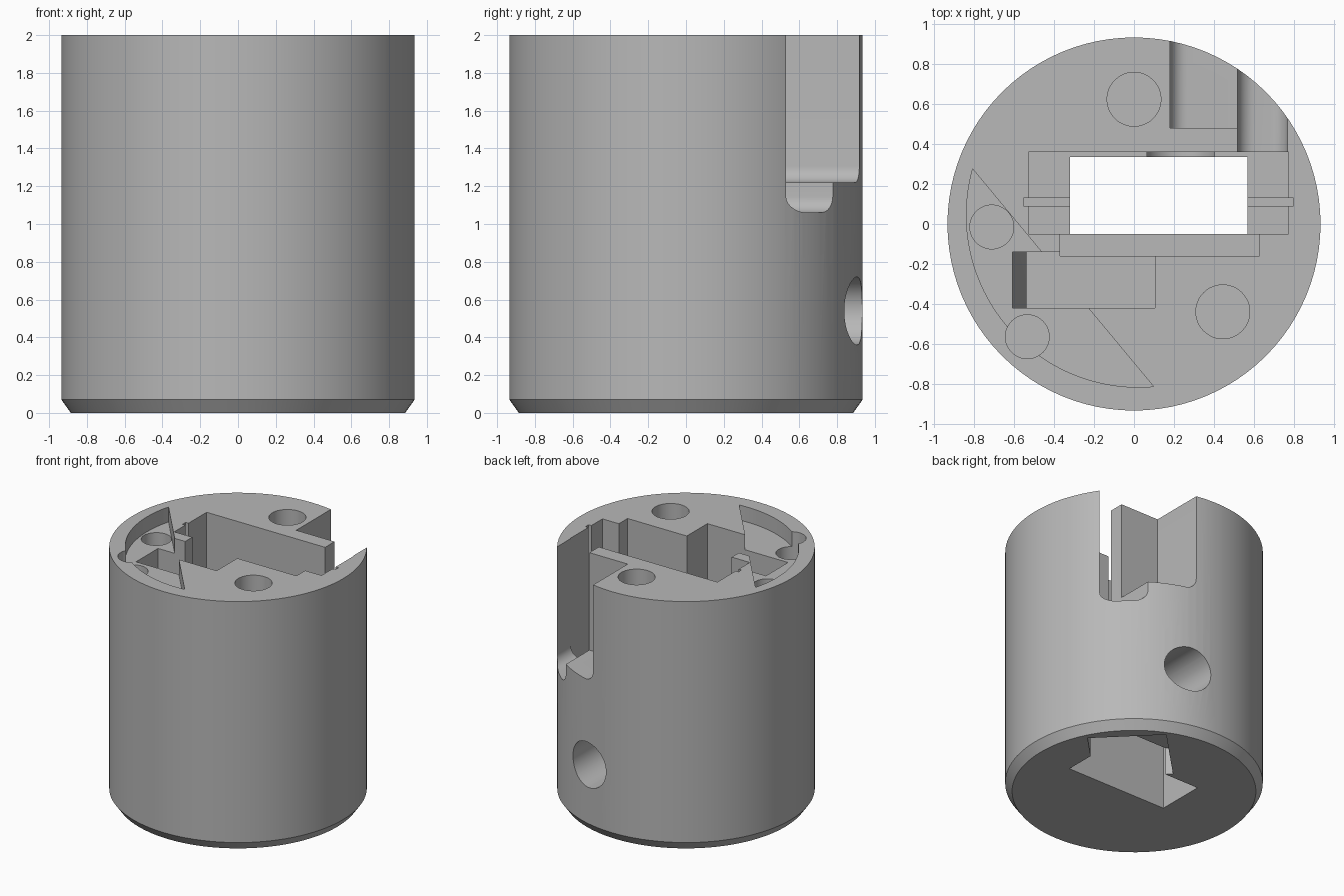
import bpy
import bmesh
import math
from mathutils import Vector

cube = bpy.data.objects.get("Cube")
if cube:
    bpy.data.objects.remove(cube, do_unlink=True)

grey = bpy.data.materials.new("plain grey")
grey.use_nodes = True
colour = (0.48, 0.48, 0.48, 1)
grey.diffuse_color = colour
grey.node_tree.nodes["Principled BSDF"].inputs["Base Color"].default_value = colour

TOP = 2.2  # cutters rise past the top face


def make_object(name, bm):
    bmesh.ops.recalc_face_normals(bm, faces=bm.faces)
    mesh = bpy.data.meshes.new(name)
    bm.to_mesh(mesh)
    bm.free()
    mesh.materials.append(grey)
    ob = bpy.data.objects.new(name, mesh)
    bpy.context.collection.objects.link(ob)
    return ob


def prism(name, points, offset):
    """Extrude a closed 3D outline along an offset."""
    bm = bmesh.new()
    face = bm.faces.new([bm.verts.new(p) for p in points])
    result = bmesh.ops.extrude_face_region(bm, geom=[face])
    verts = [v for v in result["geom"] if isinstance(v, bmesh.types.BMVert)]
    bmesh.ops.translate(bm, verts=verts, vec=offset)
    return make_object(name, bm)


def arc(cx, cy, r, start, end, n):
    angles = [math.radians(start + (end - start) * i / n) for i in range(n + 1)]
    return [(cx + r * math.cos(a), cy + r * math.sin(a)) for a in angles]


def cut(cutter):
    """Subtract a cutter from the body and discard it."""
    mod = body.modifiers.new("cut", 'BOOLEAN')
    mod.operation = 'DIFFERENCE'
    mod.solver = 'EXACT'
    mod.object = cutter
    bpy.context.view_layer.objects.active = body
    bpy.ops.object.modifier_apply(modifier=mod.name)
    bpy.data.objects.remove(cutter, do_unlink=True)


def cut_plan(name, outline, z0, z1=TOP):
    cut(prism(name, [(x, y, z0) for x, y in outline], (0, 0, z1 - z0)))


def cut_box(name, x0, x1, y0, y1, z0, z1=TOP):
    cut_plan(name, [(x0, y0), (x1, y0), (x1, y1), (x0, y1)], z0, z1)


def cut_hole(name, x, y, r, z0):
    cut_plan(name, arc(x, y, r, 0, 352.5, 47), z0)


def cut_slot(name, outline, y0):
    """Cut an xz outline from y0 out through the back."""
    cut(prism(name, [(x, y0, z) for x, z in outline], (0, 1.2 - y0, 0)))


# Body: cylinder with a chamfered bottom rim
bm = bmesh.new()
ring = [bm.verts.new((x, y, 0)) for x, y in arc(0, 0, 0.885, 0, 356.25, 95)]
face = bm.faces.new(ring)
for radius, z in ((0.935, 0.07), (0.935, 2.0)):
    result = bmesh.ops.extrude_face_region(bm, geom=[face])
    face = next(g for g in result["geom"] if isinstance(g, bmesh.types.BMFace))
    for v in face.verts:
        flat = Vector((v.co.x, v.co.y)).normalized() * radius
        v.co = (flat.x, flat.y, z)
# remove the inner caps left behind by extrusion
caps = [f for f in bm.faces if len(f.verts) > 4 and f is not face
        and f.calc_center_median().z > 0.01]
bmesh.ops.delete(bm, geom=caps, context='FACES_ONLY')
if not any(len(f.verts) > 4 and f.calc_center_median().z < 0.01 for f in bm.faces):
    bm.faces.new(ring)
body = make_object("housing_body", bm)

# Main pocket, through opening and thin guide groove
cut_box("main_pocket", -0.53, 0.775, -0.05, 0.36, 0.6)
cut_box("guide_groove", -0.555, 0.8, 0.09, 0.13, 0.5)
cut_box("through_opening", -0.32, 0.57, -0.05, 0.335, -0.2, 1.0)

# Recess in front of the main pocket and the side pocket with a sloped end
cut_box("front_recess", -0.37, 0.63, -0.16, 0.1, 0.95)
cut_box("side_pocket", -0.54, 0.105, -0.42, -0.14, 1.25)
cut(prism("sloped_end", [(-0.3, -0.42, 1.3), (-0.54, -0.42, 1.3), (-0.61, -0.42, 1.62),
                         (-0.61, -0.42, TOP), (-0.3, -0.42, TOP)], (0, 0.28, 0)))

# Shallow circle-segment recess on the top
cut_plan("segment_recess", arc(0.023, 0.045, 0.863, 164.5, 275, 48), 1.88)

# Round holes in the top
cut_hole("back_screw_hole", 0, 0.625, 0.135, 1.2)
cut_hole("front_screw_hole", 0.445, -0.44, 0.135, 1.2)
cut_hole("recess_hole_back", -0.713, -0.015, 0.11, 1.45)
cut_hole("recess_hole_front", -0.535, -0.565, 0.11, 1.45)

# Round-bottomed slots in the back rim
r = 0.085
cut_slot("deep_slot", arc(0.52 + r, 1.06 + r, r, 180, 270, 8)
         + arc(0.77 - r, 1.06 + r, r, 270, 360, 8) + [(0.77, TOP), (0.52, TOP)], 0.3)
cut_slot("wide_slot", arc(0.18 + r, 1.22 + r, r, 180, 270, 8)
         + [(0.6, 1.22), (0.6, TOP), (0.18, TOP)], 0.48)

# Round side hole from the back into the opening
cut_slot("side_hole", arc(0.235, 0.54, 0.18, 0, 352.5, 47), 0.2)

# Diagonal square recess under the base
cut_plan("base_recess", arc(0.35, 0.375, 0.405, 0, 270, 3), -0.2, 0.22)

# Smooth shading with sharp edges kept
bpy.ops.object.select_all(action='DESELECT')
body.select_set(True)
bpy.context.view_layer.objects.active = body
bpy.ops.object.shade_smooth_by_angle(angle=math.radians(20))
